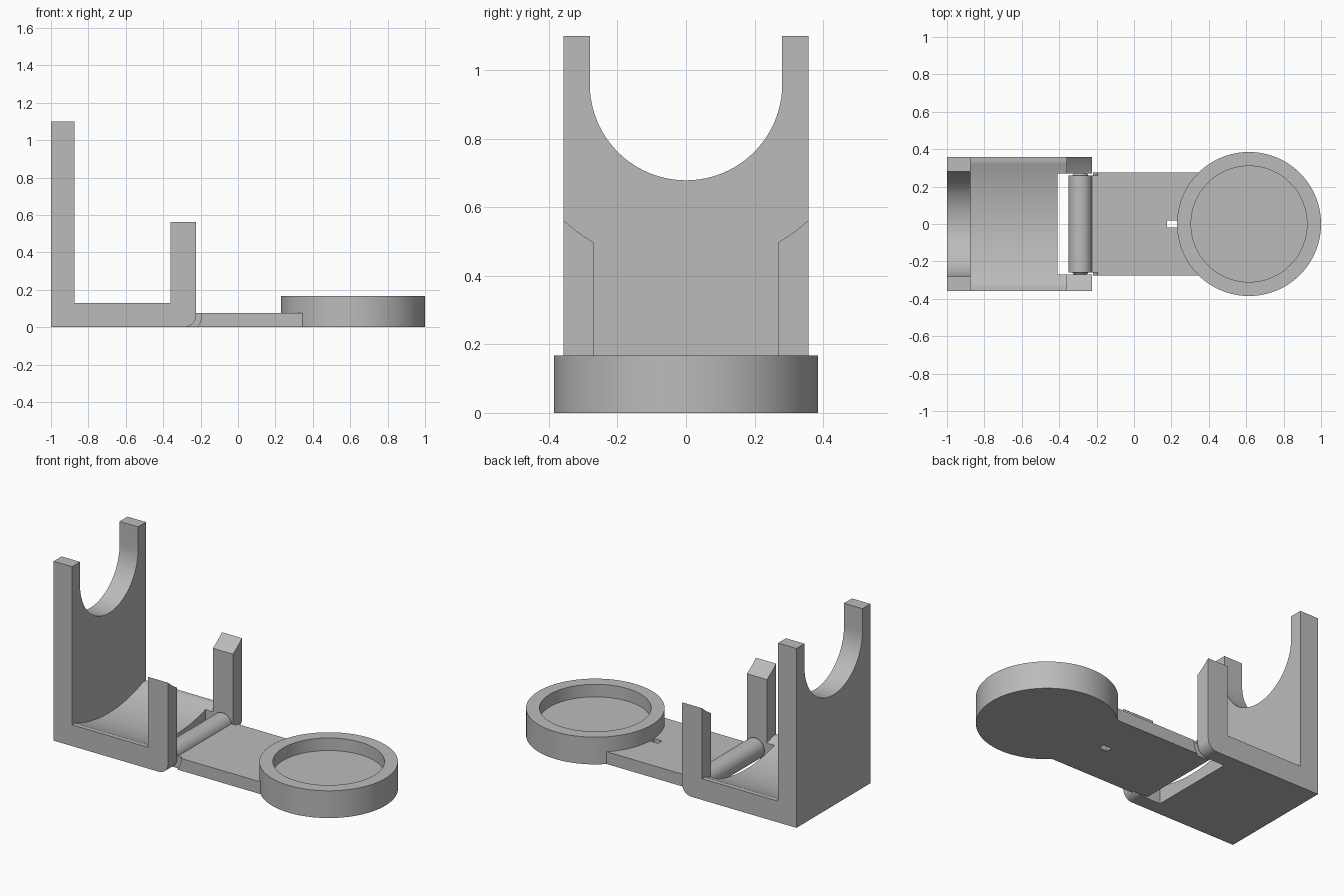
import bpy, bmesh, math
from mathutils import Matrix

cube = bpy.data.objects.get("Cube")
if cube:
    bpy.data.objects.remove(cube, do_unlink=True)

grey = bpy.data.materials.new("plain grey")
grey.use_nodes = True
colour = (0.5, 0.5, 0.5, 1)
grey.diffuse_color = colour
grey.node_tree.nodes["Principled BSDF"].inputs["Base Color"].default_value = colour

TURN = {"x": Matrix.Rotation(math.pi / 2, 4, "Y"),
        "y": Matrix.Rotation(math.pi / 2, 4, "X"),
        "z": Matrix.Identity(4)}


def finish(name, bm):
    mesh = bpy.data.meshes.new(name)
    bmesh.ops.recalc_face_normals(bm, faces=bm.faces)
    bm.to_mesh(mesh)
    bm.free()
    mesh.materials.append(grey)
    obj = bpy.data.objects.new(name, mesh)
    bpy.context.collection.objects.link(obj)
    return obj


def box(name, x, y, z):
    bm = bmesh.new()
    bmesh.ops.create_cube(bm, size=1)
    for v in bm.verts:
        v.co = [r[0] if c < 0 else r[1] for c, r in zip(v.co, (x, y, z))]
    return finish(name, bm)


def cylinder(name, axis, centre, radius, length, sides=96, tip=None):
    bm = bmesh.new()
    bmesh.ops.create_cone(bm, cap_ends=True, segments=sides, radius1=radius,
                          radius2=radius if tip is None else tip, depth=length)
    bmesh.ops.transform(bm, matrix=Matrix.Translation(centre) @ TURN[axis], verts=bm.verts)
    return finish(name, bm)


def side_profile(name, points, half_width):
    bm = bmesh.new()
    face = bm.faces.new([bm.verts.new((x, -half_width, z)) for x, z in points])
    ext = bmesh.ops.extrude_face_region(bm, geom=[face])
    for v in ext["geom"]:
        if isinstance(v, bmesh.types.BMVert):
            v.co.y = half_width
    return finish(name, bm)


def combine(obj, others, operation="DIFFERENCE"):
    for other in others:
        mod = obj.modifiers.new("shape", "BOOLEAN")
        mod.object, mod.operation, mod.solver = other, operation, "EXACT"
    result = bpy.data.meshes.new_from_object(
        obj.evaluated_get(bpy.context.evaluated_depsgraph_get()))
    obj.modifiers.clear()
    obj.data = result
    for other in others:
        bpy.data.objects.remove(other, do_unlink=True)


def arc(cx, cz, r, start, end, steps=10):
    angles = [math.radians(start + (end - start) * i / steps) for i in range(steps + 1)]
    return [(cx + r * math.cos(a), cz + r * math.sin(a)) for a in angles]


# Cradle: tall back plate, floor and hinge posts from one side profile
AXIS_Z = 0.96
HINGE = (-0.287, 0, 0.063)
cradle = side_profile("cradle", [(-1, 0)] + arc(-0.287, 0.063, 0.063, -90, 0)
                      + [(-0.224, 0.6), (-0.36, 0.6), (-0.36, 0.13),
                         (-0.875, 0.13), (-0.875, 1.1), (-1, 1.1)], 0.358)
combine(cradle, [
    cylinder("rest_round", "x", (-0.95, 0, AXIS_Z), 0.281, 0.4),
    box("rest_opening", (-1.15, -0.75), (-0.281, 0.281), (AXIS_Z, 1.3)),
    cylinder("floor_scoop", "x", (-0.6175, 0, AXIS_Z), 0.893, 0.515, 256),
    cylinder("post_tops", "x", (-0.3, 0, AXIS_Z), 0.535, 0.4, 128),
    box("hinge_gap", (-0.41, 0), (-0.27, 0.27), (-0.2, 0.9)),
])

# Hinge pin with pointed ends that seat in the posts
cylinder("hinge_pin", "y", HINGE, 0.063, 0.52, 48)
for side, name in ((1, "left"), (-1, "right")):
    wide, narrow = (0.045, 0.02) if side < 0 else (0.02, 0.045)
    cylinder(name + "_pivot", "y", (HINGE[0], side * 0.272, HINGE[2]), wide, 0.03, 32, narrow)

# Flat arm, narrowed and relieved beside the hinge, with a small slot
arm = box("arm", (-0.285, 0.45), (-0.275, 0.275), (0, 0.075))
reliefs = []
for side in (1, -1):
    reliefs.append(cylinder("hinge_relief", "y", (HINGE[0], side * 0.31, HINGE[2]), 0.092, 0.1))
combine(arm, reliefs + [box("slot", (0.176, 0.232), (-0.019, 0.019), (-0.1, 0.2))])

# Round tray with a raised rim
tray = cylinder("tray", "z", (0.615, 0, 0.0835), 0.385, 0.167, 128)
combine(tray, [cylinder("tray_recess", "z", (0.615, 0, 0.19), 0.31, 0.2, 128)])

# Smooth the round surfaces, keep the edges crisp
bpy.ops.object.select_all(action="DESELECT")
for obj in bpy.context.collection.objects:
    if obj.type == "MESH" and grey.name in obj.data.materials:
        obj.select_set(True)
        bpy.context.view_layer.objects.active = obj
bpy.ops.object.shade_smooth_by_angle(angle=math.radians(25))
